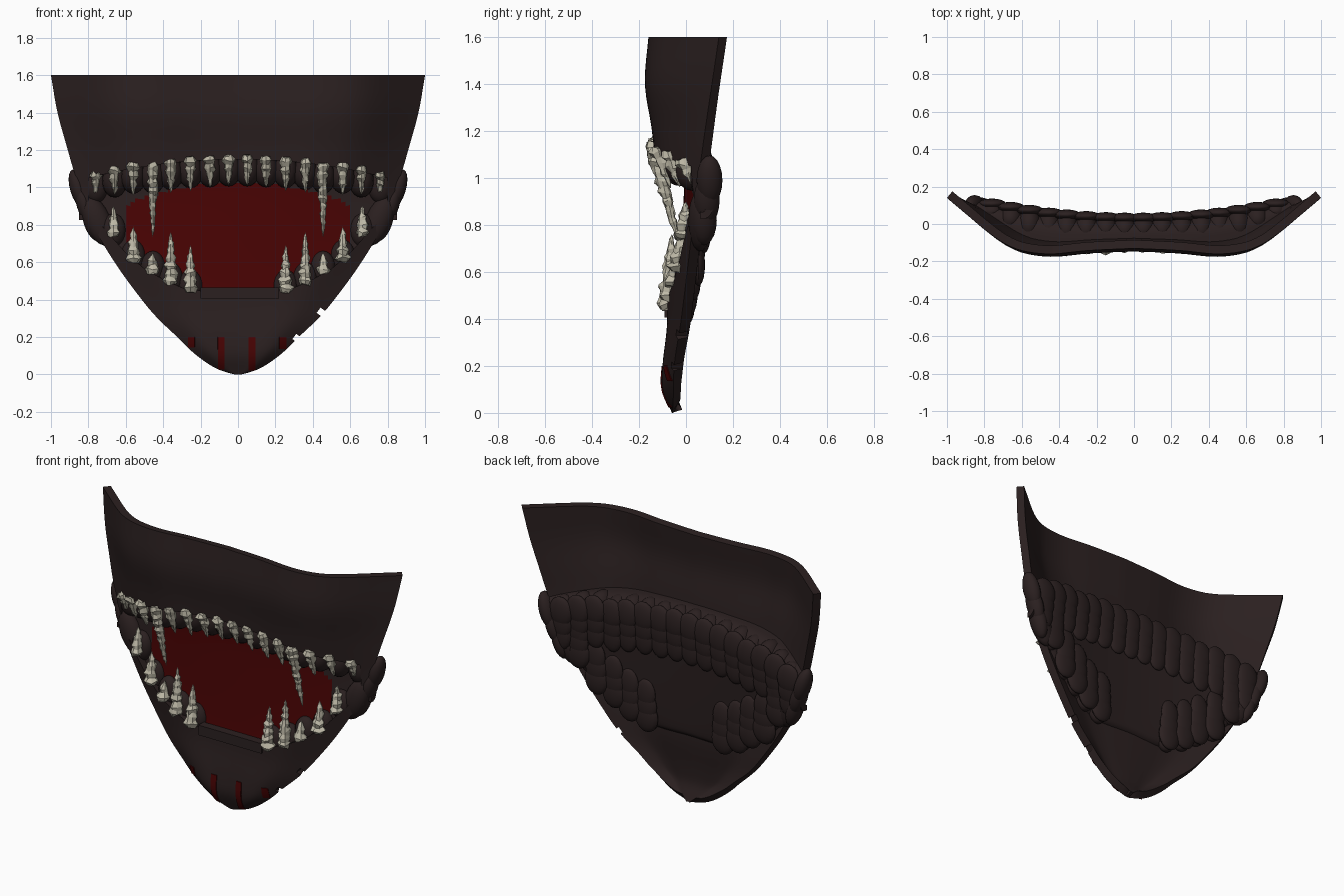
import bpy, bmesh, math, random
from mathutils import Matrix, Vector

if "Cube" in bpy.data.objects:
    bpy.data.objects.remove(bpy.data.objects["Cube"])

random.seed(4)


def material(name, rgb):
    m = bpy.data.materials.new(name)
    m.diffuse_color = (*rgb, 1)
    m.use_nodes = True
    m.node_tree.nodes["Principled BSDF"].inputs["Base Color"].default_value = m.diffuse_color
    return m


DARK = material("dark_brown", (0.024, 0.0145, 0.0145))
RED = material("blood_red", (0.066, 0.001, 0.001))
BONE = material("bone", (0.52, 0.49, 0.39))


def lerp(pts, t):
    """Smooth interpolation through a short list of (t, value) points."""
    n = len(pts)
    if t <= pts[0][0]:
        return pts[0][1]
    if t >= pts[-1][0]:
        return pts[-1][1]
    slope = lambda k: ((pts[min(k + 1, n - 1)][1] - pts[max(k - 1, 0)][1]) /
                       (pts[min(k + 1, n - 1)][0] - pts[max(k - 1, 0)][0]))
    for i in range(n - 1):
        (a, va), (b, vb) = pts[i], pts[i + 1]
        if t <= b:
            h, f = b - a, (t - a) / (b - a)
            return ((2*f**3 - 3*f*f + 1) * va + (f**3 - 2*f*f + f) * h * slope(i)
                    + (3*f*f - 2*f**3) * vb + (f**3 - f*f) * h * slope(i + 1))


WIDTH = [(0, .02), (.02, .09), (.06, .165), (.13, .255), (.2, .325), (.3, .43), (.4, .515),
         (.6, .66), (.8, .775), (1.08, .875), (1.2, .91), (1.4, .965), (1.6, 1.0)]
FRONT = [(0, -.06), (.1, -.10), (.2, -.10), (.4, -.08), (.7, -.095),
         (1.2, -.145), (1.4, -.175), (1.6, -.16)]
EDGE = [(0, -.055), (.2, -.05), (.4, -.02), (1.05, .06), (1.6, .14)]
BEND = [(0, .1), (.25, .06), (.45, 0), (.6, .06), (.7, .2), (.8, .44), (.9, .72), (1, 1)]
LOW = [(0, .44), (.25, .44), (.36, .48), (.46, .53), (.56, .6), (.67, .72), (.8, .86)]


def shell_y(x, z):
    u = min(1, abs(x) / lerp(WIDTH, z))
    f, e = lerp(FRONT, z), lerp(EDGE, z)
    return f + (e - f) * lerp(BEND, u)


def top_z(x):
    return 1.15 - 0.10 * (x / .8) ** 2


def back_y(x, z):
    return 0.035 + 0.10 * (x / .85) ** 2 - 0.03 * (1.1 - z) / .6


def finish(bm, name, mat, smooth=True):
    bmesh.ops.recalc_face_normals(bm, faces=bm.faces)
    me = bpy.data.meshes.new(name)
    bm.to_mesh(me)
    bm.free()
    ob = bpy.data.objects.new(name, me)
    bpy.context.collection.objects.link(ob)
    me.materials.append(mat)
    if smooth:
        bpy.ops.object.select_all(action='DESELECT')
        ob.select_set(True)
        bpy.context.view_layer.objects.active = ob
        bpy.ops.object.shade_smooth_by_angle(angle=math.radians(40))
    return ob


def sheet(name, fn, nu, nv, thick, mat):
    """Closed sheet: fn(u, v) gives front points, thickened away from the front."""
    bm = bmesh.new()
    g = [[bm.verts.new(fn(i / nu, j / nv)) for i in range(nu + 1)] for j in range(nv + 1)]
    faces = [bm.faces.new((g[j][i], g[j][i+1], g[j+1][i+1], g[j+1][i]))
             for j in range(nv) for i in range(nu)]
    bm.normal_update()
    norm = {v: v.normal.copy() for v in bm.verts}
    back = {v: bm.verts.new(v.co - n * thick) for v, n in norm.items()}
    rim = [e for e in bm.edges if e.is_boundary]
    for f in faces:
        bm.faces.new([back[v] for v in reversed(f.verts)])
    for e in rim:
        a, b = e.verts
        bm.faces.new((a, b, back[b], back[a]))
    return finish(bm, name, mat)


# --- curved mask shell
def shell_pt(u, v):
    z = 1.6 * v ** 1.3
    x = (2 * u - 1) * lerp(WIDTH, z)
    return (x, shell_y(x, z), z)


shell = sheet("mask_shell", shell_pt, 48, 48, 0.045, DARK)

# --- cutters: mouth opening and two edge notches
bm = bmesh.new()
xs = [-.80 + .1 * i for i in range(17)]
outline = [(x, lerp(LOW, abs(x)) + .01) for x in xs] + [(x, top_z(x)) for x in reversed(xs)]
f = bm.faces.new([bm.verts.new((x, -.4, z)) for x, z in outline])
ext = bmesh.ops.extrude_face_region(bm, geom=[f])
bmesh.ops.translate(bm, vec=(0, .9, 0), verts=[v for v in ext["geom"] if isinstance(v, bmesh.types.BMVert)])
for x, z in ((.455, .325), (.325, .185)):
    bmesh.ops.create_cube(bm, size=1, matrix=Matrix.Translation((x, 0, z)) @
                          Matrix.Rotation(.65, 4, 'Y') @ Matrix.Diagonal((.06, .5, .035, 1)))
cutter = finish(bm, "cutter", DARK, False)
mod = shell.modifiers.new("cut", 'BOOLEAN')
mod.operation, mod.object, mod.solver = 'DIFFERENCE', cutter, 'EXACT'
bpy.context.view_layer.objects.active = shell
bpy.ops.object.modifier_apply(modifier="cut")
bpy.data.objects.remove(cutter)


# --- pouch behind the opening: C-shaped section, red inside
def pouch_pt(u, v):
    x = (2 * u - 1) * .85
    a = math.pi * (v - .5)
    lo, hi = lerp(LOW, abs(x)) - .005, top_z(x) + .005
    z = (lo + hi) / 2 + (hi - lo) / 2 * math.copysign(abs(math.sin(a)) ** .7, a)
    y0, y1 = shell_y(x, z) + .025, back_y(x, z) - .035
    return (x, y0 + max(0.01, y1 - y0) * max(0, math.cos(a)) ** .4, z)


pouch = sheet("mouth_pouch", pouch_pt, 68, 40, 0.03, DARK)
pouch.data.materials.append(RED)
for p in pouch.data.polygons:
    x, z = abs(p.center.x), p.center.z
    if p.normal.y < -.1 and x < .61 and z < 1.03 - .35 * x * x and z > lerp(LOW, x) + (.05 if x > .4 else 0):
        p.material_index = 1

# --- teeth: (x, root z, tip z)
UPPER = [(.05, 1.17, 1.01), (.15, 1.165, 1.0), (.255, 1.16, .98), (.36, 1.15, .97),
         (.455, 1.13, .73), (.56, 1.13, .955), (.66, 1.11, .96), (.76, 1.08, .96)]
LOWER = [(.255, .44, .69), (.36, .48, .76), (.455, .54, .65), (.56, .6, .79), (.665, .74, .9)]
teeth = [(s * x, a, b) for s in (-1, 1) for x, a, b in UPPER + LOWER]

# --- gums: rounded roots in front and overlapping bulges behind
bm = bmesh.new()


def lump(c, r, tilt=0):
    bmesh.ops.create_uvsphere(bm, u_segments=16, v_segments=10, radius=1,
                              matrix=Matrix.Translation(c) @ Matrix.Rotation(tilt, 4, 'Y')
                              @ Matrix.Diagonal((*r, 1)))


for x, a, b in teeth:
    up = a > b
    z = a - .075 if up else a + .03
    y0, y1 = shell_y(x, z) + .015, back_y(x, z) + .01
    lump((x, (y0 + y1) / 2, z), (.066, max(.05, (y1 - y0) / 2), .09))
    for k in range(3):
        zr = z + (-.07 if up else .07) * k
        w = 1 - .08 * k
        lump((x, back_y(x, zr) - .002, zr), (.075 * w, .028 * w, .09))
# cheek folds at both mouth corners
for s in (-1, 1):
    for k in range(3):
        lump((s * (.852 - .035 * k), .1 - .012 * k, .99 - .085 * k), (.045, .055, .11), s * .3)
    lump((s * .75, .06, .82), (.07, .05, .14), s * .4)
finish(bm, "gums", DARK)

# --- flat lower lip plate
bm = bmesh.new()
bmesh.ops.create_cube(bm, size=1, matrix=Matrix.Translation((.01, -.066, .435)) @
                      Matrix.Diagonal((.42, .05, .06, 1)))
finish(bm, "lower_lip", DARK, False)

# --- jagged teeth built from rings that zigzag in radius
bm = bmesh.new()


def tooth(x, a, b, r):
    n, sides = max(5, int(abs(a - b) / .02)), 8
    up = a > b
    y = shell_y(x, a) - (.005 if up else 0)
    lean = .02 + .22 * (a - b) if up else .015
    rings = []
    for i in range(n):
        t = i / n
        rad = r * (1 - t) ** .65 * (1.15 if i % 2 else .87)
        if i == 0:
            rad = r * .7
        ring = []
        for k in range(sides):
            ang = k * math.tau / sides
            j = rad * random.uniform(.78, 1.25)
            ring.append(bm.verts.new((x + j * math.cos(ang), y + lean * t + 1.15 * j * math.sin(ang),
                                      a + (b - a) * t + random.uniform(-.008, .008))))
        rings.append(ring)
    tip = bm.verts.new((x, y + lean, b))
    bm.faces.new(rings[0])
    for p, q in zip(rings, rings[1:]):
        for k in range(sides):
            bm.faces.new((p[k], p[(k + 1) % sides], q[(k + 1) % sides], q[k]))
    for k in range(sides):
        bm.faces.new((rings[-1][k], rings[-1][(k + 1) % sides], tip))


for x, a, b in teeth:
    tooth(x, a, b, .031 if a > b else .036)
for x in (-.15, -.05):          # broken stubs
    tooth(x, .43, .462, .009)
finish(bm, "teeth", BONE, False)

# --- blood streaks on the chin
for i, (x, z0) in enumerate(((-.25, .145), (-.09, .025), (.075, .022), (.24, .135))):
    def streak(u, v, x=x, z0=z0):
        px, z = x + (u - .5) * .036, z0 + (.2 - z0) * v
        return (px, shell_y(px, z) - .005, z)
    sheet(f"blood_streak_{i + 1}", streak, 2, 8, .008, RED)
